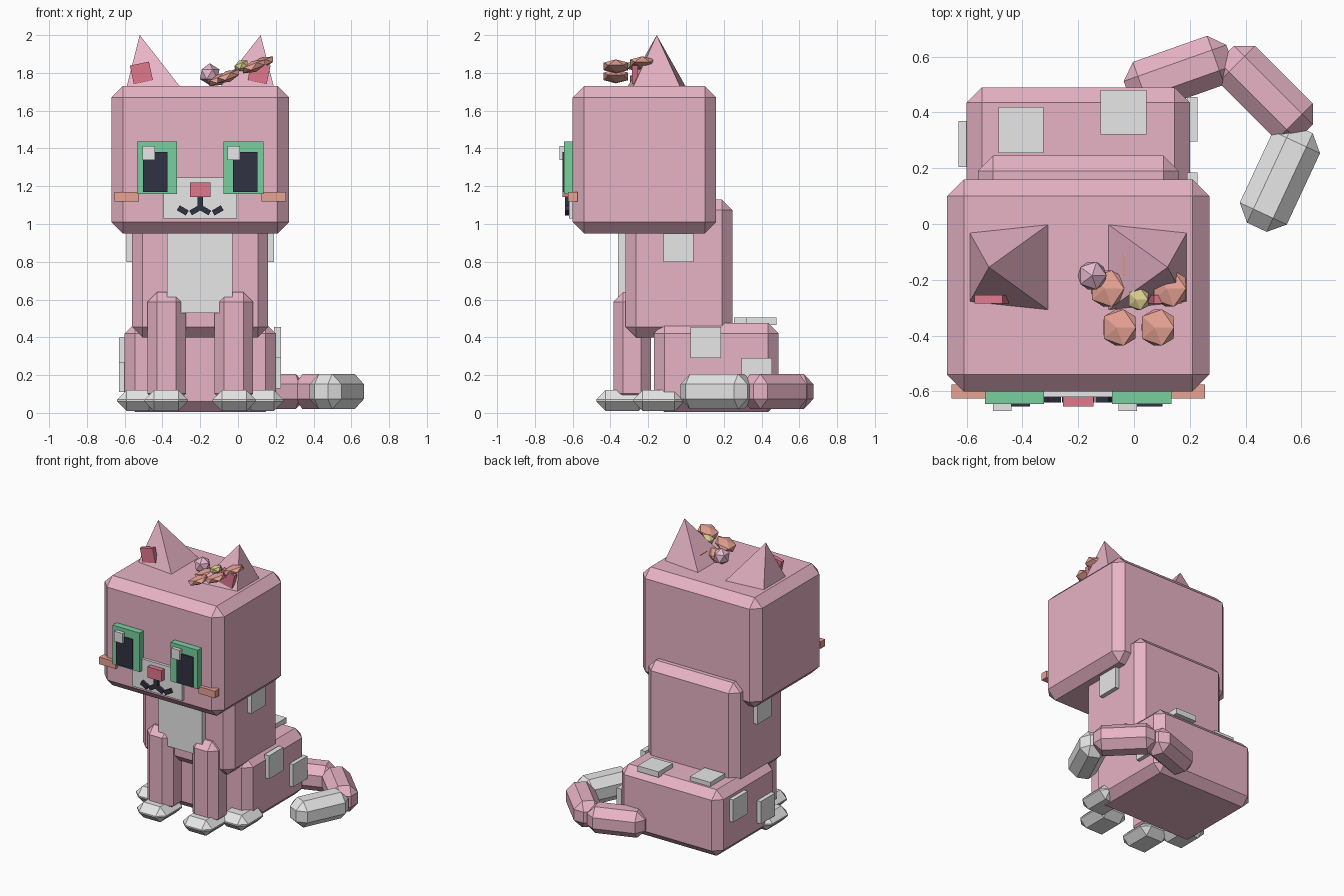
import bpy, bmesh, math
from mathutils import Matrix, Vector

cube = bpy.data.objects.get("Cube")
if cube:
    bpy.data.objects.remove(cube, do_unlink=True)

MID = -0.2  # the body's symmetry plane in x


def material(name, rgb):
    m = bpy.data.materials.new(name)
    m.use_nodes = True
    m.diffuse_color = (*rgb, 1)
    m.node_tree.nodes["Principled BSDF"].inputs["Base Color"].default_value = (*rgb, 1)
    return m


PINK = material("pink fur", (0.8, 0.45, 0.56))
WHITE = material("white fur", (0.8, 0.8, 0.8))
GREEN = material("eye green", (0.19, 0.63, 0.35))
DARK = material("dark navy", (0.03, 0.032, 0.055))
ROSE = material("rose", (0.75, 0.19, 0.27))
CORAL = material("coral", (0.83, 0.38, 0.31))
YELLOW = material("pollen yellow", (0.72, 0.62, 0.28))
LILAC = material("bud lilac", (0.8, 0.48, 0.62))


def finish(name, bm, mat):
    bmesh.ops.recalc_face_normals(bm, faces=bm.faces)
    mesh = bpy.data.meshes.new(name)
    bm.to_mesh(mesh)
    bm.free()
    mesh.materials.append(mat)
    ob = bpy.data.objects.new(name, mesh)
    bpy.context.collection.objects.link(ob)
    return ob


def block(name, x, y, z, mat, bevel=0.0, axis=None, angle=0):
    """Box between (min, max) pairs, optionally chamfered and turned about its centre."""
    bm = bmesh.new()
    bmesh.ops.create_cube(bm, size=1)
    bmesh.ops.scale(bm, vec=[b - a for a, b in (x, y, z)], verts=bm.verts)
    if bevel:
        bmesh.ops.bevel(bm, geom=bm.edges[:], offset=bevel, segments=1,
                        affect='EDGES', clamp_overlap=True)
    centre = Vector([(a + b) / 2 for a, b in (x, y, z)])
    mat4 = Matrix.Translation(centre)
    if axis:
        mat4 = mat4 @ Matrix.Rotation(math.radians(angle), 4, axis)
    bm.transform(mat4)
    return finish(name, bm, mat)


def pair(name, x, y, z, mat, bevel=0.0, axis=None, angle=0):
    """The block on the right side and its mirror image on the left."""
    block("right_" + name, x, y, z, mat, bevel, axis, angle)
    mirrored = (2 * MID - x[1], 2 * MID - x[0])
    block("left_" + name, mirrored, y, z, mat, bevel, axis, -angle)


def gem(name, centre, radius, flat, mat, tilt=0):
    bm = bmesh.new()
    bmesh.ops.create_icosphere(bm, subdivisions=1, radius=radius)
    bm.transform(Matrix.Translation(centre) @ Matrix.Rotation(tilt, 4, 'Y')
                 @ Matrix.Diagonal((1, 1, flat, 1)))
    return finish(name, bm, mat)


# Head, torso, haunches
block("head", (-0.67, 0.27), (-0.6, 0.16), (0.95, 1.73), PINK, 0.06)
block("torso", (-0.56, 0.16), (-0.32, 0.245), (0.4, 1.13), PINK, 0.055)
block("haunches", (-0.6, 0.2), (-0.17, 0.49), (0.005, 0.475), PINK, 0.055)
block("chest_patch", (-0.375, -0.03), (-0.36, -0.3), (0.53, 0.97), WHITE)

# Legs and paws
pair("front_leg", (-0.48, -0.275), (-0.385, -0.185), (0.05, 0.64), PINK, 0.052)
pair("front_paw", (-0.495, -0.265), (-0.475, -0.2), (0.01, 0.12), WHITE, 0.05)
pair("hind_paw", (-0.64, -0.42), (-0.28, -0.01), (0.01, 0.12), WHITE, 0.05)

# Fur patches
pair("shoulder_patch", (-0.59, -0.55), (-0.12, 0.04), (0.8, 0.96), WHITE)
block("left_hip_patch_front", (0.19, 0.227), (0.025, 0.185), (0.29, 0.455), WHITE)
block("left_hip_patch_back", (0.19, 0.227), (0.295, 0.455), (0.13, 0.29), WHITE)
block("right_hip_patch_front", (-0.63, -0.59), (-0.1, 0.06), (0.11, 0.27), WHITE)
block("right_hip_patch_back", (-0.63, -0.59), (0.205, 0.37), (0.24, 0.4), WHITE)
block("rump_patch_right", (-0.485, -0.325), (0.255, 0.42), (0.465, 0.505), WHITE)
block("rump_patch_left", (-0.12, 0.045), (0.32, 0.48), (0.465, 0.505), WHITE)

# Tail: three chamfered segments curling forward
TAIL = [("tail_base", 0.16, 0.54, 0.39, 19.5, PINK),
        ("tail_middle", 0.472, 0.47, 0.4, -45, PINK),
        ("tail_tip", 0.523, 0.165, 0.39, 65, WHITE)]
for name, cx, cy, length, turn, mat in TAIL:
    block(name, (cx - length / 2, cx + length / 2), (cy - 0.093, cy + 0.093),
          (0.02, 0.206), mat, 0.054, 'Z', turn)

# Eyes
pair("eye", (-0.535, -0.322), (-0.645, -0.59), (1.16, 1.437), GREEN)
pair("pupil", (-0.503, -0.373), (-0.654, -0.64), (1.17, 1.38), DARK)
block("right_eye_glint", (-0.505, -0.44), (-0.67, -0.64), (1.34, 1.412), WHITE)
block("left_eye_glint", (-0.055, 0.01), (-0.67, -0.64), (1.34, 1.412), WHITE)

# Muzzle, nose, mouth, cheeks
block("muzzle", (-0.395, -0.005), (-0.62, -0.59), (1.03, 1.245), WHITE)
block("nose", (-0.255, -0.145), (-0.655, -0.6), (1.143, 1.22), ROSE)
block("mouth_stem", (-0.215, -0.185), (-0.64, -0.61), (1.075, 1.145), DARK)
pair("mouth_inner", (-0.255, -0.193), (-0.64, -0.61), (1.06, 1.088), DARK, 0, 'Y', -30)
pair("mouth_outer", (-0.32, -0.265), (-0.64, -0.61), (1.057, 1.087), DARK, 0, 'Y', 30)
pair("cheek", (-0.655, -0.525), (-0.625, -0.575), (1.12, 1.17), CORAL)

# Ears: pyramids leaning outward, each with an inner plate
for name, side in (("right_ear", 1), ("left_ear", -1)):
    bm = bmesh.new()
    base = [(-0.39, 0.125), (-0.105, 0.155), (-0.105, -0.155), (-0.39, -0.125)]
    ring = [bm.verts.new((MID + side * px, py - 0.155, 1.725)) for px, py in base]
    tip = bm.verts.new((MID - side * 0.32, -0.155, 2.0))
    bm.faces.new(ring)
    for i in range(4):
        bm.faces.new((ring[i], ring[(i + 1) % 4], tip))
    finish(name, bm, PINK)
pair("inner_ear", (-0.563, -0.46), (-0.285, -0.255), (1.75, 1.85), ROSE, 0, 'Y', -12)

# Flower tucked against the left ear, with a bud beside it
FLOWER = Vector((0.017, -0.27, 1.808))
TILT = math.radians(-21)
LEAN = Matrix.Rotation(TILT, 3, 'Y')
for i in range(5):
    a = math.radians(90 + 72 * i)
    spoke = LEAN @ Vector((math.cos(a), math.sin(a), 0)) * 0.125
    gem(f"petal_{i + 1}", FLOWER + spoke, 0.076, 0.4, CORAL, TILT)
gem("flower_centre", FLOWER + Vector((0, 0, 0.03)), 0.045, 0.65, YELLOW, TILT)
gem("flower_bud", Vector((-0.15, -0.185, 1.793)), 0.058, 1, LILAC)
